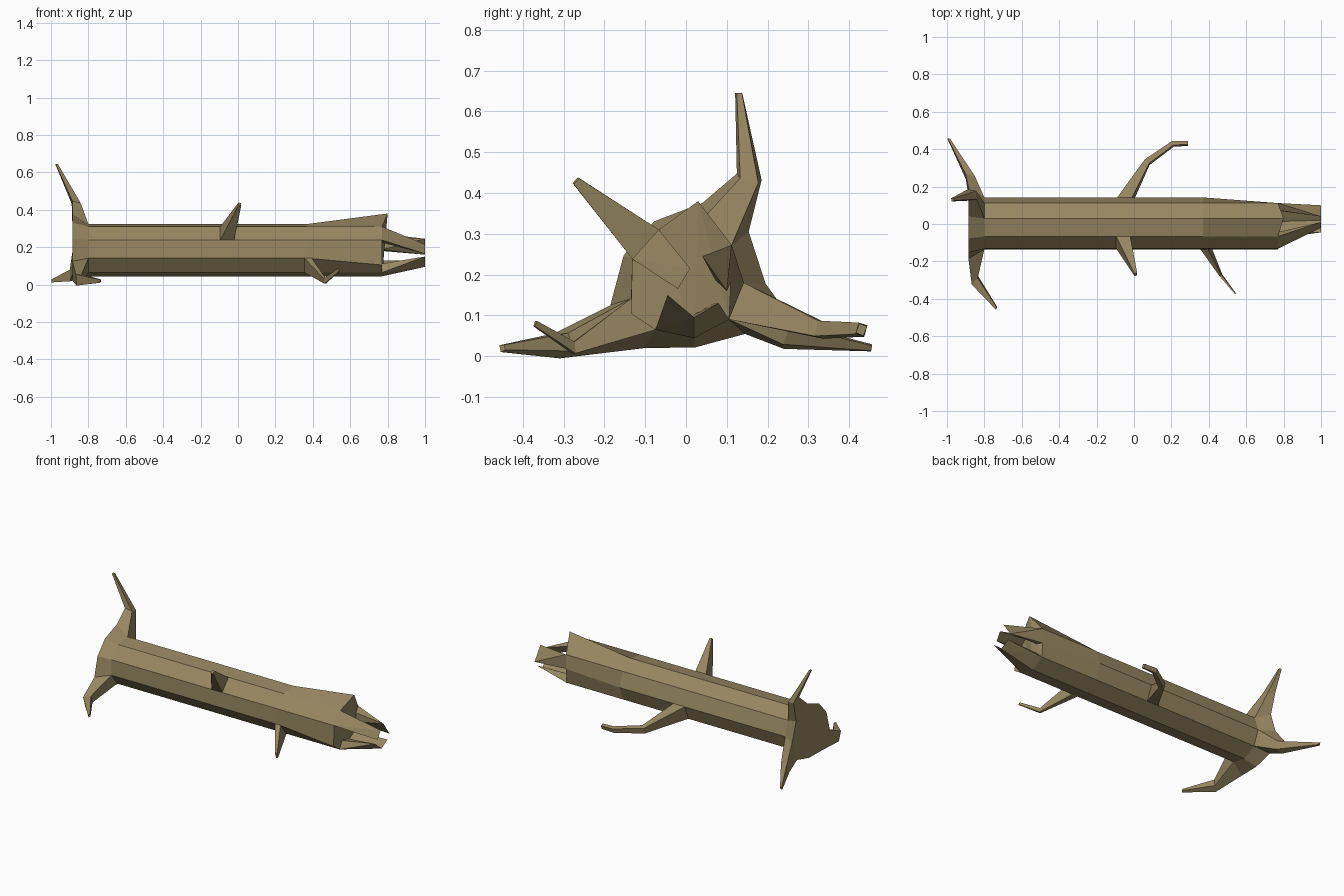
import bpy, bmesh
from math import sin, cos, radians
from mathutils import Vector

cube = bpy.data.objects.get("Cube")
if cube:
    bpy.data.objects.remove(cube, do_unlink=True)

bark = bpy.data.materials.new("bark brown")
bark.use_nodes = True
bark.diffuse_color = (0.31, 0.24, 0.12, 1)
shader = bark.node_tree.nodes["Principled BSDF"]
shader.inputs["Base Color"].default_value = bark.diffuse_color
shader.inputs["Roughness"].default_value = 0.9

SIDES = 9
TRUNK_RADIUS = 0.142
AXIS_HEIGHT = 0.185
ROOT_SIDES = {"top_root": (0, 8), "right_root": (3, 4), "left_root": (6, 7)}


def finish(name, bm):
    """Turn the bmesh into a bark-coloured object."""
    bmesh.ops.recalc_face_normals(bm, faces=bm.faces)
    mesh = bpy.data.meshes.new(name)
    bm.to_mesh(mesh)
    bm.free()
    mesh.materials.append(bark)
    obj = bpy.data.objects.new(name, mesh)
    bpy.context.collection.objects.link(obj)


def loft(name, sections):
    """Skin a list of equal-length point loops and cap both ends."""
    bm = bmesh.new()
    loops = [[bm.verts.new(point) for point in section] for section in sections]
    for near, far in zip(loops, loops[1:]):
        for i in range(len(near)):
            j = (i + 1) % len(near)
            bm.faces.new((near[i], near[j], far[j], far[i]))
    caps = [bm.faces.new(loops[0]), bm.faces.new(loops[-1])]
    bmesh.ops.triangulate(bm, faces=caps)
    finish(name, bm)


def hull(name, points):
    """Wrap a convex skin around a few points."""
    bm = bmesh.new()
    for point in points:
        bm.verts.new(point)
    bmesh.ops.convex_hull(bm, input=bm.verts)
    finish(name, bm)


def ring(x, radii):
    """One cross-section of the trunk, starting near the top."""
    angles = [radians(78 + k * 360 / SIDES) for k in range(SIDES)]
    return [Vector((x, r * cos(a), AXIS_HEIGHT + r * sin(a)))
            for a, r in zip(angles, radii)]


def sprout(name, near_ring, far_ring, side, path):
    """Grow a tapering limb out of one trunk side; path holds (centre, scale)."""
    i, j = side
    base = [near_ring[i], near_ring[j], far_ring[j], far_ring[i]]
    root_centre = sum(base, Vector()) / len(base)
    outward = root_centre - Vector((root_centre.x, 0, AXIS_HEIGHT))
    centres = [root_centre] + [Vector(centre) for centre, scale in path]
    steps = [(b - a).normalized() for a, b in zip(centres, centres[1:])]
    sections = [base]
    for k, (centre, scale) in enumerate(path):
        heading = steps[k] + steps[min(k + 1, len(steps) - 1)]
        turn = outward.rotation_difference(heading)
        sections.append([Vector(centre) + turn @ (corner - root_centre) * scale
                         for corner in base])
    loft(name, sections)


# Nine-sided trunk, flared at the roots and broken at the other end
plain = [TRUNK_RADIUS] * SIDES
swollen = [0.165] * SIDES
for side in ROOT_SIDES.values():
    for k in side:
        swollen[k] = 0.195
flare = ring(-0.885, swollen)
collar = ring(-0.8, plain)
waist = ring(0.37, plain)
broken = ring(0.77, plain)
broken[0] = Vector((0.8, 0.03, 0.38))
broken[3].z = 0.105
broken[7].y = 0.11
loft("trunk", [flare, collar, waist, broken])


# Splintered shards: slabs from the broken rim out to narrow edges
def shard(name, i, j, tip_i, tip_j):
    core = Vector((0.77, 0, 0.2))
    rim = [broken[i], broken[j]]
    inner = [point.lerp(core, 0.35) for point in rim]
    hull(name, rim + inner + [(1, *tip_i), (1, *tip_j)])


notch = (0.02, 0.095)
shard("right_shard", 2, 1, (-0.02, 0.165), (0.01, 0.215))
shard("left_shard", 8, 7, (0.04, 0.245), (0.1, 0.16))
shard("lower_right_shard", 4, 5, (-0.045, 0.15), notch)
shard("lower_left_shard", 5, 6, notch, (0.08, 0.13))

# Bent, pointed roots growing from the flare
root_paths = {
    "top_root": [((-0.865, 0.155, 0.435), 0.47), ((-0.97, 0.13, 0.645), 0.13)],
    "right_root": [((-0.85, -0.3, 0.03), 0.47), ((-0.735, -0.45, 0.02), 0.13)],
    "left_root": [((-0.875, 0.25, 0.05), 0.5), ((-0.99, 0.455, 0.02), 0.13)],
}
for name, path in root_paths.items():
    sprout(name, collar, flare, ROOT_SIDES[name], path)


# Broken branches along the trunk
def branch(name, start, end, side, path):
    sprout(name, ring(start, plain), ring(end, plain), side, path)


branch("upper_branch", -0.095, -0.02, (1, 2), [((0.01, -0.27, 0.43), 0.2)])
branch("left_branch", -0.09, -0.01, (6, 7),
       [((0.07, 0.33, 0.065), 0.4), ((0.21, 0.43, 0.065), 0.3), ((0.29, 0.43, 0.065), 0.25)])
branch("lower_branch", 0.355, 0.395, (3, 4),
       [((0.465, -0.275, 0.02), 0.3), ((0.54, -0.37, 0.08), 0.15)])
